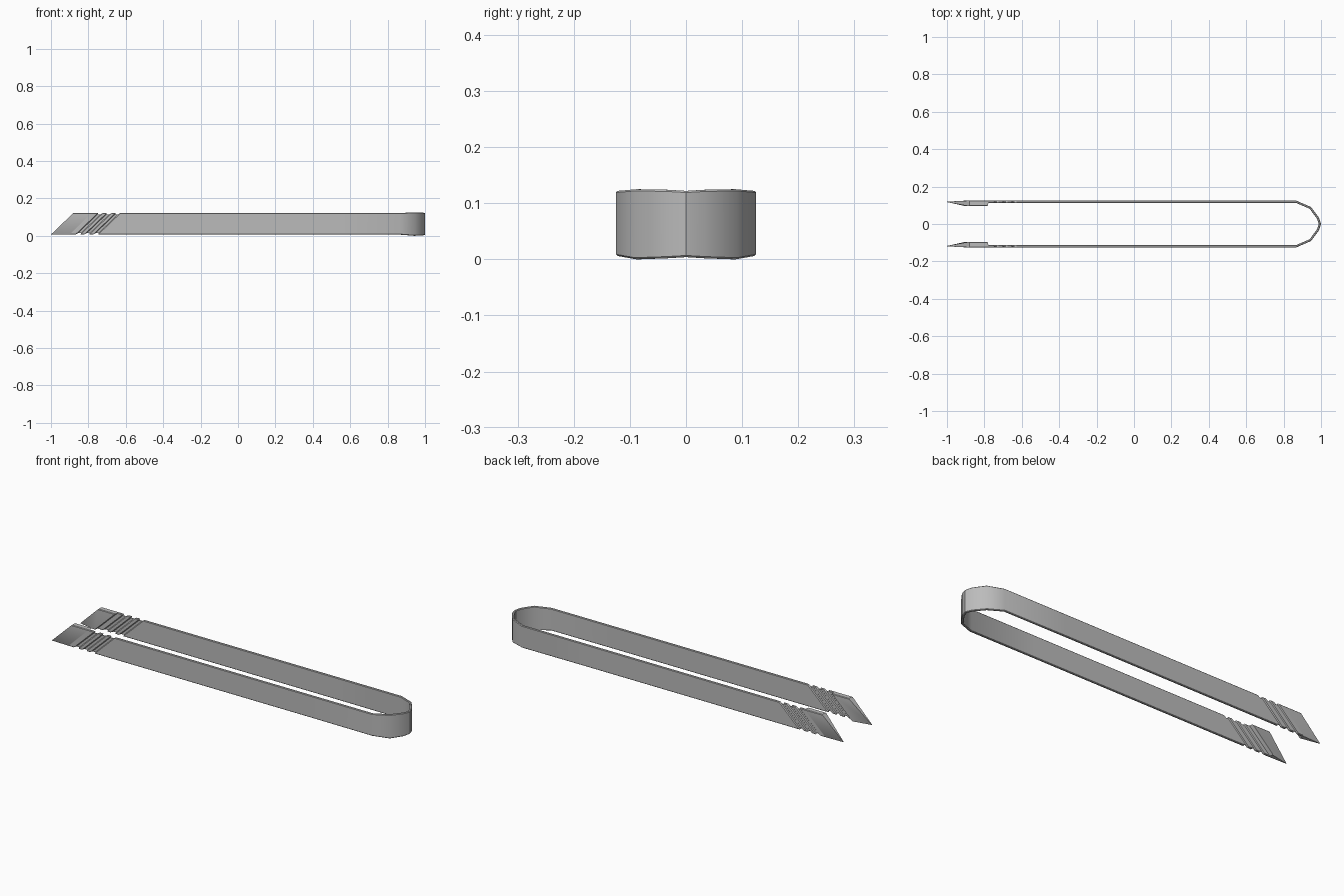
import bpy, bmesh, math

if "Cube" in bpy.data.objects:
    bpy.data.objects.remove(bpy.data.objects["Cube"], do_unlink=True)

steel = bpy.data.materials.new("steel_grey")
steel.use_nodes = True
colour = (0.5, 0.5, 0.5, 1)
steel.diffuse_color = colour
steel.node_tree.nodes["Principled BSDF"].inputs["Base Color"].default_value = colour

Z0, Z1 = 0.007, 0.122     # lower and upper edge of the strip
SLANT = 0.12              # how far the top edge trails the bottom at the tip
ARM = 0.119               # arm centre line
HALF = 0.006              # half thickness of the strip
CHAMFER = 0.003


def ring(x, y, nx, ny, out, inn, z0, z1, slant=0, tip=False):
    """Chamfered cross-section; out and inn are distances along the outward normal."""
    c = min(CHAMFER, (out - inn) / 4)
    points = []
    for d, z in ((out, z0 + c), (out, z1 - c), (out - c, z1), (inn + c, z1),
                 (inn, z1 - c), (inn, z0 + c), (inn + c, z0), (out - c, z0)):
        t = (z - Z0) / (Z1 - Z0)
        if tip:               # the blade thins towards its lowest point
            d *= 0.08 + 0.92 * min(max(t, 0), 1)
        points.append((x + nx * d + slant * t, y + ny * d, z))
    return points


def arm_ring(x, out=HALF, inn=-HALF, trim=0, slant=SLANT, tip=False):
    return ring(x, ARM, 0, 1, out, inn, Z0 + trim, Z1 - trim, slant, tip)


# Slanted tip with its thicker gripping pad
PAD = -0.024
rings = [arm_ring(-1, inn=PAD, tip=True), arm_ring(-0.902, inn=PAD), arm_ring(-0.898)]

# Three slanted grip grooves, cut into all sides
for x in (-0.855, -0.808, -0.761):
    rings += [arm_ring(x - 0.014),
              arm_ring(x - 0.008, 0.002, -0.002, 0.007),
              arm_ring(x + 0.008, 0.002, -0.002, 0.007),
              arm_ring(x + 0.014)]

# Straight arm, then the rounded spring bend
rings += [arm_ring(-0.3, slant=0.05), arm_ring(0.5, slant=0)]
bend = ((0.867, 0.119, 80, 0.006, 0.122), (0.943, 0.086, 51, 0, 0.125),
        (0.983, 0.032, 21, 0.002, 0.124), (0.994, 0, 0, 0.004, 0.122))
for x, y, deg, z0, z1 in bend:
    a = math.radians(deg)
    rings.append(ring(x, y, math.cos(a), math.sin(a), HALF, -HALF, z0, z1))

# Second arm mirrors the first
rings += [[(x, -y, z) for x, y, z in r] for r in reversed(rings[:-1])]

bm = bmesh.new()
loops = [[bm.verts.new(p) for p in r] for r in rings]
for a, b in zip(loops, loops[1:]):
    for i in range(8):
        j = (i + 1) % 8
        bm.faces.new((a[i], a[j], b[j], b[i]))
bm.faces.new(loops[0])
bm.faces.new(loops[-1])
bmesh.ops.recalc_face_normals(bm, faces=bm.faces)
mesh = bpy.data.meshes.new("tweezer_strip")
bm.to_mesh(mesh)
bm.free()
mesh.materials.append(steel)

strip = bpy.data.objects.new("tweezer_strip", mesh)
bpy.context.collection.objects.link(strip)
bpy.ops.object.select_all(action="DESELECT")
strip.select_set(True)
bpy.context.view_layer.objects.active = strip
bpy.ops.object.shade_smooth_by_angle(angle=math.radians(35))
